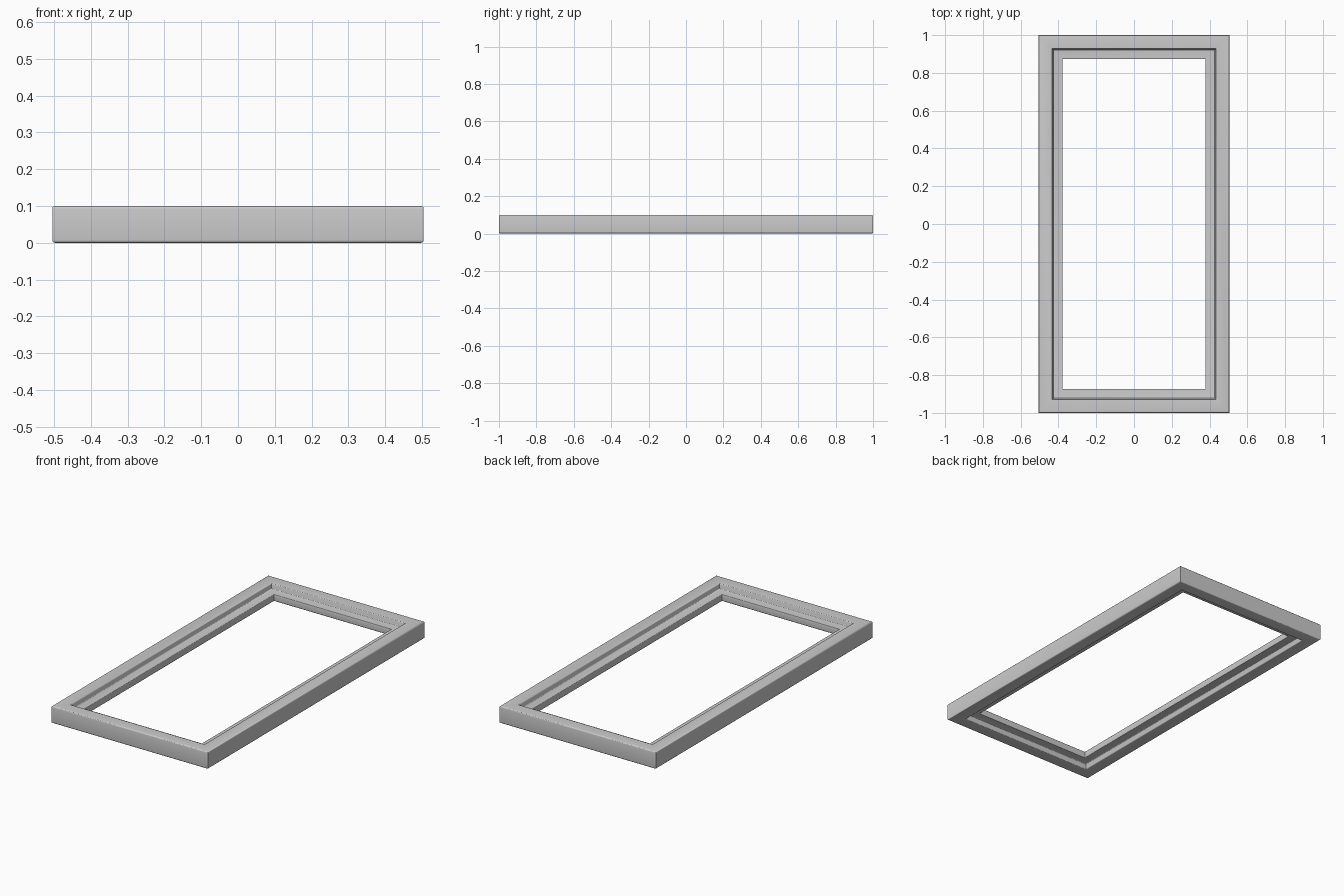
import bpy, bmesh

if "Cube" in bpy.data.objects:
    bpy.data.objects.remove(bpy.data.objects["Cube"])

HX, HY = 0.505, 1.0

# Half-section corners: (inset from outer edge, z, bevel size); a tongue runs round the inside
section = [
    (0.0, 0.0, 0.008), (0.0, 0.1, 0.008),
    (0.073, 0.1, 0.006), (0.077, 0.07, 0.006),
    (0.127, 0.07, 0.005), (0.127, 0.03, 0.005),
    (0.077, 0.03, 0.006), (0.073, 0.0, 0.006),
]


def rounded(points, steps=3):
    """Replace each corner with a small quadratic arc."""
    out = []
    n = len(points)
    for i, (x, z, r) in enumerate(points):
        ends = []
        for j in (i - 1, (i + 1) % n):
            dx, dz = points[j][0] - x, points[j][1] - z
            d = (dx * dx + dz * dz) ** 0.5
            ends.append((x + dx / d * r, z + dz / d * r))
        for k in range(steps + 1):
            t = k / steps
            a, b, c = (1 - t) ** 2, 2 * t * (1 - t), t * t
            out.append((a * ends[0][0] + b * x + c * ends[1][0],
                        a * ends[0][1] + b * z + c * ends[1][1]))
    return out


# Sweep the section round the rectangle with mitred corners
bm = bmesh.new()
profile = rounded(section)
rings = [[bm.verts.new((sx * (HX - d), sy * (HY - d), z)) for d, z in profile]
         for sx, sy in ((-1, -1), (1, -1), (1, 1), (-1, 1))]
n = len(profile)
for i in range(4):
    a, b = rings[i], rings[(i + 1) % 4]
    for j in range(n):
        k = (j + 1) % n
        bm.faces.new((a[j], b[j], b[k], a[k]))
bmesh.ops.recalc_face_normals(bm, faces=bm.faces)

mesh = bpy.data.meshes.new("window_frame")
bm.to_mesh(mesh)
bm.free()
frame = bpy.data.objects.new("window_frame", mesh)
bpy.context.collection.objects.link(frame)

# Smooth shading with crisp mitres
bpy.context.view_layer.objects.active = frame
frame.select_set(True)
bpy.ops.object.shade_smooth_by_angle(angle=0.7)
